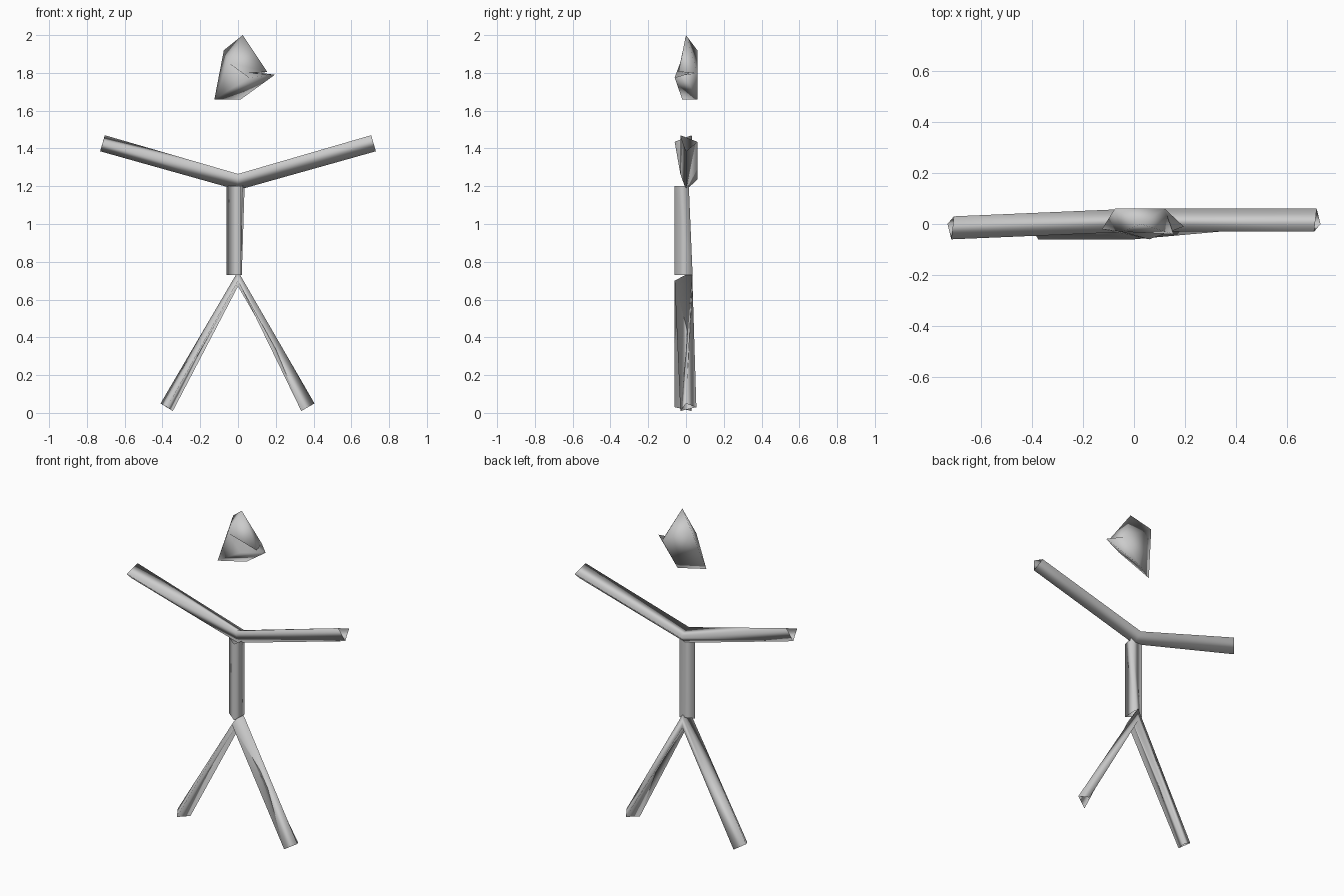
import bpy, bmesh

if "Cube" in bpy.data.objects:
    bpy.data.objects.remove(bpy.data.objects["Cube"])

grey = bpy.data.materials.new("plain grey")
grey.diffuse_color = (0.6, 0.6, 0.6, 1)
grey.use_nodes = True
grey.node_tree.nodes["Principled BSDF"].inputs["Base Color"].default_value = grey.diffuse_color


def make(name, verts, faces, recalc=True):
    me = bpy.data.meshes.new(name)
    me.from_pydata(verts, [], faces)
    bm = bmesh.new()
    bm.from_mesh(me)
    if recalc:
        bmesh.ops.recalc_face_normals(bm, faces=bm.faces)
    bm.to_mesh(me)
    bm.free()
    me.materials.append(grey)
    me.shade_smooth()
    ob = bpy.data.objects.new(name, me)
    bpy.context.collection.objects.link(ob)
    return ob


def tube(name, rings):
    """Open three-sided tube through a list of triangular rings."""
    verts = [p for r in rings for p in r]
    faces = []
    for i in range(len(rings) - 1):
        for j in range(3):
            k = (j + 1) % 3
            a = 3 * i
            faces.append((a + j, a + k, a + 3 + k, a + 3 + j))
    return make(name, verts, faces)


# Arms: one bent tube, from left hand through the shoulders to right hand
tube("arms", [
    [(-.705, .03, 1.47), (-.715, -.06, 1.435), (-.73, 0, 1.385)],
    [(0, .06, 1.235), (0, -.03, 1.265), (0, 0, 1.18)],
    [(.715, .06, 1.435), (.705, -.03, 1.47), (.73, 0, 1.385)],
])

# Torso
tube("torso", [
    [(-.06, 0, 1.2), (.015, -.06, 1.2), (.035, .015, 1.2)],
    [(-.06, 0, .73), (.015, -.06, .73), (.02, .035, .73)],
])

# Legs: one bent tube, from left foot through the hips to right foot
tube("legs", [
    [(-.41, 0, .05), (-.375, -.06, .03), (-.345, .03, .01)],
    [(0, .035, .75), (0, -.06, .70), (0, .035, .67)],
    [(.405, 0, .05), (.335, -.03, .01), (.37, .055, .03)],
])

# Head: coarse faceted ring with a slit on its right side
T, L, BL, BR, R, R2, I, F, D, B = range(10)
make("head", [
    (.025, 0, 2.0), (-.075, .06, 1.92), (-.125, -.02, 1.66), (.015, .06, 1.66),
    (.195, -.01, 1.79), (.155, -.04, 1.805), (-.05, -.03, 1.855),
    (.06, -.06, 1.775), (.03, .02, 1.80), (.12, .06, 1.80),
], [
    (T, L, I), (T, I, R2), (L, BL, I), (I, BL, F), (BL, BR, F), (F, BR, R),
    (I, D, R2), (I, F, D), (F, R, D), (R2, D, B), (D, R, B),
    (T, R2, B), (T, B, L), (B, R, BR), (L, B, BR), (L, BR, BL),
])
